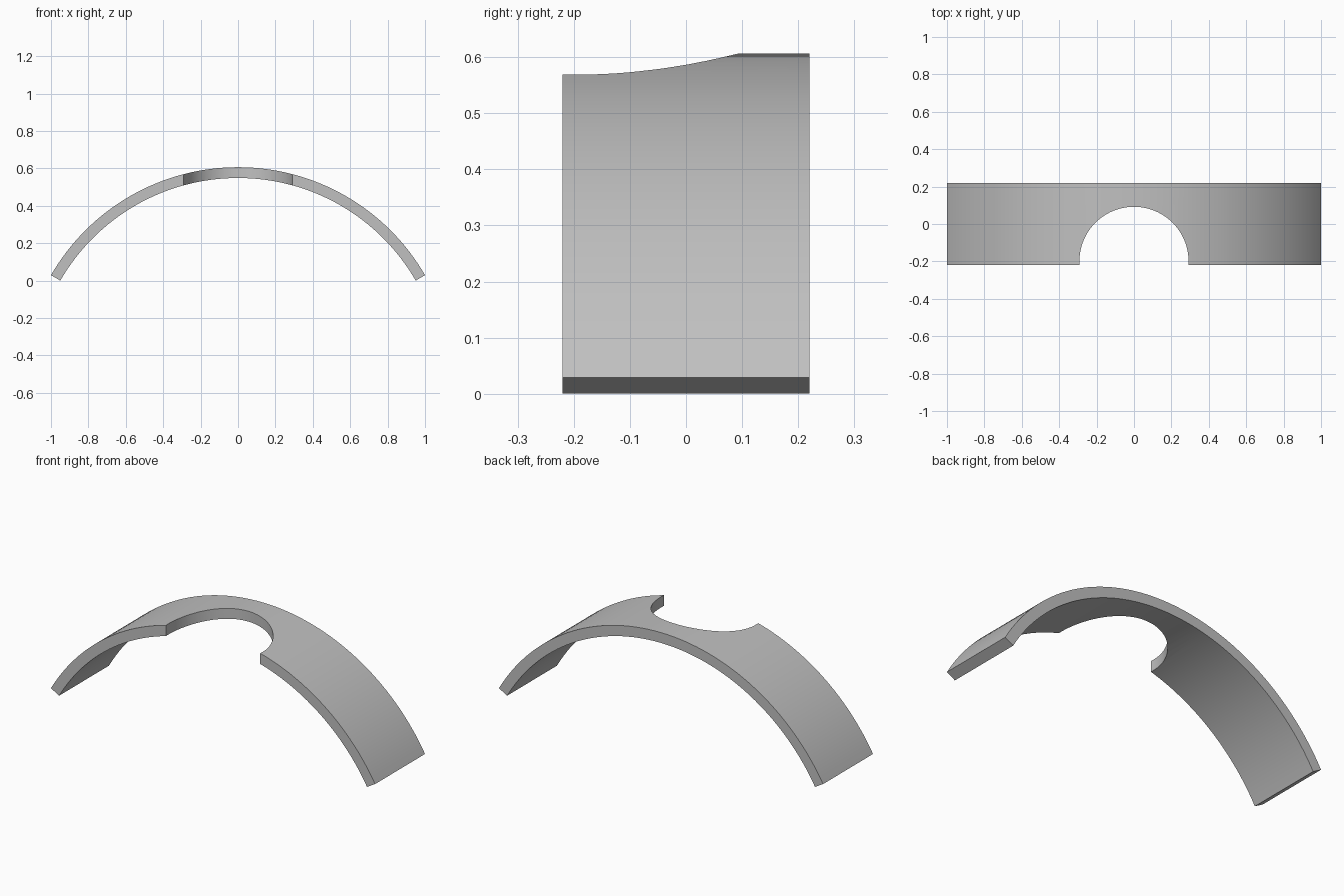
import bpy
import bmesh
from math import sin, cos, radians

cube = bpy.data.objects.get("Cube")
if cube:
    bpy.data.objects.remove(cube, do_unlink=True)

OUTER = 1.1547              # outer radius of the arch
INNER = OUTER * 0.95        # inner radius
HALF_ANGLE = radians(60)    # sweep to each side of the crown
DEPTH = 0.44
CENTRE_Z = -INNER * cos(HALF_ANGLE)
SEGMENTS = 64

# Plain grey material
grey = bpy.data.materials.new("plain grey")
grey.use_nodes = True
colour = (0.53, 0.53, 0.53, 1)
grey.diffuse_color = colour
grey.node_tree.nodes["Principled BSDF"].inputs["Base Color"].default_value = colour


def arc(radius):
    """Points along the arch, from the right end to the left end."""
    angles = [HALF_ANGLE * (2 * i / SEGMENTS - 1) for i in range(SEGMENTS + 1)]
    return [(radius * sin(a), -DEPTH / 2, CENTRE_Z + radius * cos(a)) for a in angles]


# Curved band: arch section extruded from front to back
bm = bmesh.new()
section = [bm.verts.new(p) for p in arc(OUTER) + arc(INNER)[::-1]]
face = bm.faces.new(section)
extruded = bmesh.ops.extrude_face_region(bm, geom=[face])
moved = [v for v in extruded["geom"] if isinstance(v, bmesh.types.BMVert)]
bmesh.ops.translate(bm, verts=moved, vec=(0, DEPTH, 0))
bmesh.ops.recalc_face_normals(bm, faces=bm.faces)
mesh = bpy.data.meshes.new("arched_band")
bm.to_mesh(mesh)
bm.free()
mesh.materials.append(grey)
band = bpy.data.objects.new("arched_band", mesh)
bpy.context.collection.objects.link(band)

# Upright round cutter for the notch in the front edge
bpy.ops.mesh.primitive_cylinder_add(vertices=96, radius=0.292, depth=1,
                                    location=(0, -0.2, 0.6))
cutter = bpy.context.object
cutter.name = "notch_cutter"
cutter.data.materials.append(grey)
cutter.hide_render = True

notch = band.modifiers.new("notch", "BOOLEAN")
notch.operation = "DIFFERENCE"
notch.solver = "EXACT"
notch.object = cutter

# Apply the cut, drop the cutter and smooth the curved faces
bpy.ops.object.select_all(action="DESELECT")
band.select_set(True)
bpy.context.view_layer.objects.active = band
bpy.ops.object.modifier_apply(modifier=notch.name)
bpy.data.objects.remove(cutter, do_unlink=True)
bpy.ops.object.shade_smooth_by_angle(angle=radians(30))
